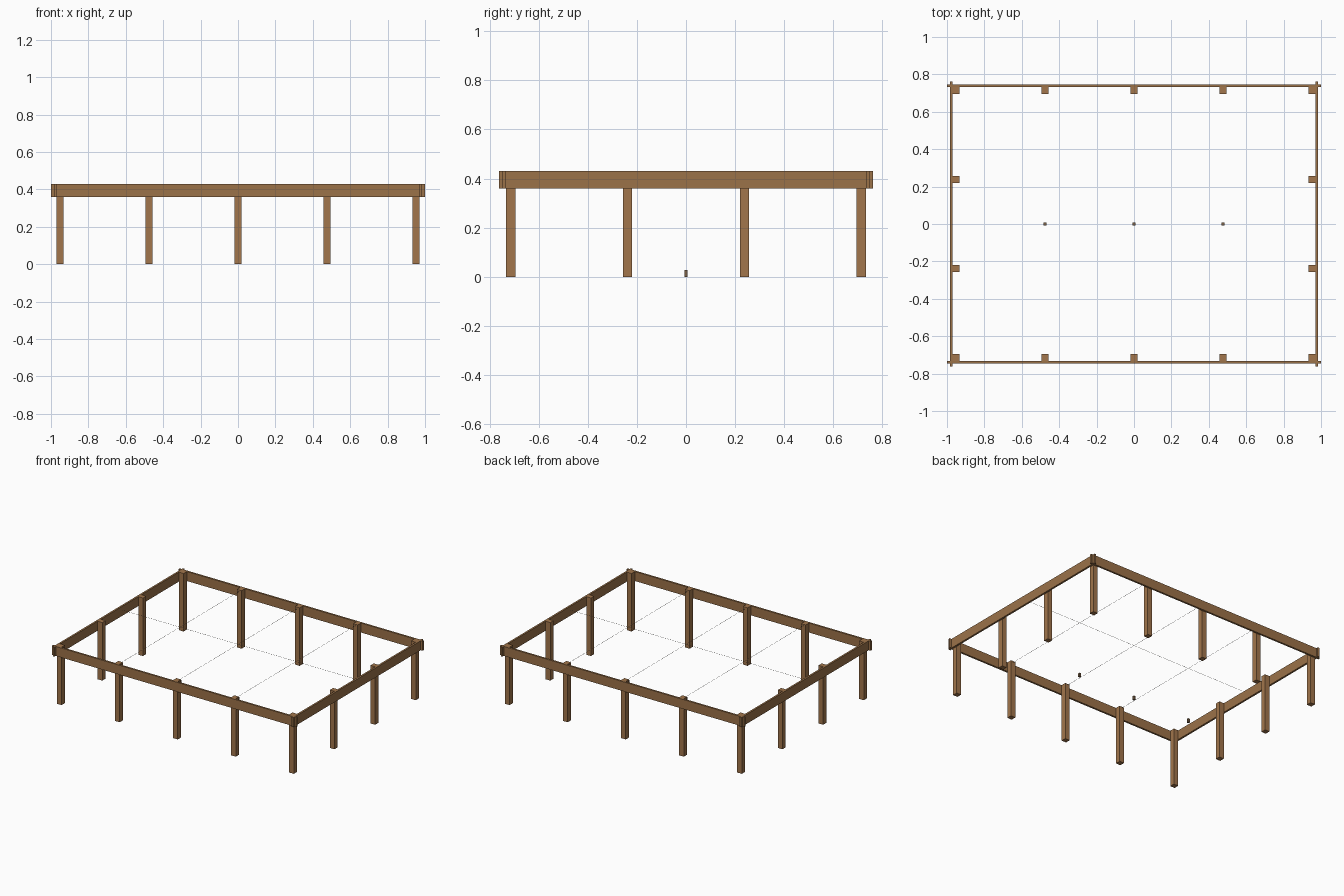
import bpy
from mathutils import Matrix, Vector

cube = bpy.data.objects.get("Cube")
if cube:
    bpy.data.objects.remove(cube, do_unlink=True)


def material(name, rgb):
    mat = bpy.data.materials.new(name)
    mat.use_nodes = True
    mat.diffuse_color = (*rgb, 1)
    mat.node_tree.nodes["Principled BSDF"].inputs["Base Color"].default_value = (*rgb, 1)
    return mat


post_wood = material("post_wood", (0.36, 0.18, 0.072))
beam_wood = material("beam_wood", (0.33, 0.168, 0.066))
peg_brown = material("peg_brown", (0.2, 0.12, 0.06))
wire_grey = material("wire_grey", (0.18, 0.17, 0.15))


def box(name, centre, size, mat):
    bpy.ops.mesh.primitive_cube_add(size=1)
    obj = bpy.context.object
    obj.name = name
    obj.data.transform(Matrix.Diagonal((*size, 1)))
    obj.location = Vector(centre)
    obj.data.materials.append(mat)
    return obj


PITCH = 0.476        # spacing between posts
POST = 0.038         # post width
POST_TOP = 0.43
BEAM_Z, BEAM_H, BEAM_T = 0.395, 0.07, 0.014
X_EDGE, Y_EDGE = 2 * PITCH, 1.5 * PITCH
OFFSET = (POST + BEAM_T) / 2

# Posts around the perimeter
for i in range(-2, 3):
    for j in range(4):
        if abs(i) == 2 or j in (0, 3):
            box("post", (i * PITCH, (j - 1.5) * PITCH, POST_TOP / 2),
                (POST, POST, POST_TOP), post_wood)

# Beams fixed outside the posts, crossing at the corners
for s, depth, side in ((-1, "front", "right"), (1, "back", "left")):
    box(depth + "_beam", (0, s * (Y_EDGE + OFFSET), BEAM_Z),
        (2, BEAM_T, BEAM_H), beam_wood)
    box(side + "_beam", (s * (X_EDGE + OFFSET), 0, BEAM_Z),
        (BEAM_T, 1.524, BEAM_H), beam_wood)

# Thin wires strung between the beams, with small pegs below their crossings
WIRE, WIRE_Z = 0.001, 0.42
box("long_wire", (0, 0, WIRE_Z), (2 * X_EDGE, WIRE, WIRE), wire_grey)
for i in (-1, 0, 1):
    box("cross_wire", (i * PITCH, 0, WIRE_Z), (WIRE, 2 * Y_EDGE, WIRE), wire_grey)
    box("peg", (i * PITCH, 0, 0.014), (0.014, 0.014, 0.028), peg_brown)
